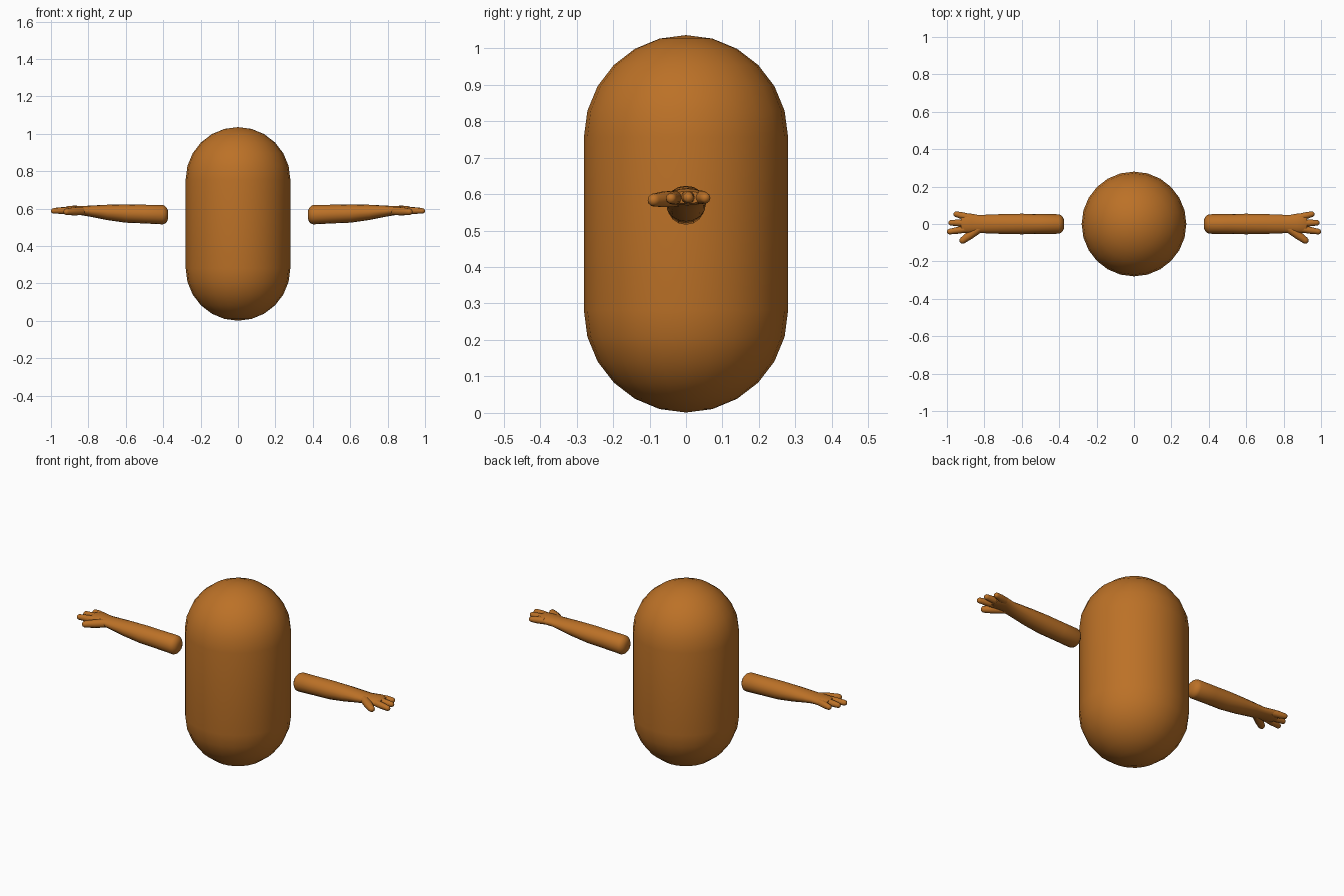
import bpy, bmesh, math
from mathutils import Vector

if "Cube" in bpy.data.objects:
    bpy.data.objects.remove(bpy.data.objects["Cube"])

mat = bpy.data.materials.new("orange_brown")
mat.diffuse_color = (0.50, 0.165, 0.02, 1)
mat.use_nodes = True
mat.node_tree.nodes["Principled BSDF"].inputs["Base Color"].default_value = mat.diffuse_color


def make_object(name, bm, mirror=False, angle=50):
    bmesh.ops.recalc_face_normals(bm, faces=bm.faces)
    me = bpy.data.meshes.new(name)
    bm.to_mesh(me)
    bm.free()
    me.materials.append(mat)
    ob = bpy.data.objects.new(name, me)
    bpy.context.collection.objects.link(ob)
    bpy.ops.object.select_all(action='DESELECT')
    ob.select_set(True)
    bpy.context.view_layer.objects.active = ob
    bpy.ops.object.shade_smooth_by_angle(angle=math.radians(angle))
    if mirror:
        m = ob.modifiers.new("other_side", 'MIRROR')
        m.use_axis[0] = True
        m.use_mirror_merge = False
    return ob


def loft(name, stations, direction, sides):
    """Skin elliptical rings (x, y, z, half width, half height)."""
    bm = bmesh.new()
    d = Vector((direction[0], direction[1], 0)).normalized()
    side = Vector((-d.y, d.x, 0))
    rings = []
    for x, y, z, w, h in stations:
        ring = []
        for i in range(sides):
            a = math.tau * i / sides
            p = Vector((x, y, z)) + side * w * math.cos(a)
            p.z += h * math.sin(a)
            ring.append(bm.verts.new(p))
        rings.append(ring)
    for r0, r1 in zip(rings, rings[1:]):
        for i in range(sides):
            j = (i + 1) % sides
            bm.faces.new((r0[i], r0[j], r1[j], r1[i]))
    bm.faces.new(rings[0])
    bm.faces.new(rings[-1])
    return make_object(name, bm, mirror=True)


def finger(name, start, end, r0, r1):
    """Tapered finger with a rounded tip."""
    a, b = Vector(start), Vector(end)
    d = (b - a).normalized()
    stations = [(*a, r0, r0), (*a.lerp(b, 0.5), r0 * 0.97, r0 * 0.97)]
    for k in range(4):
        t = math.radians(26 * k)
        p = b - d * r1 * (1 - math.sin(t))
        stations.append((*p, r1 * math.cos(t), r1 * math.cos(t)))
    return loft(name, stations, d, 10)


# Capsule body: 24 sides, 6 rings per rounded end
R, LOW, HIGH = 0.28, 0.281, 0.756
bm = bmesh.new()
bmesh.ops.create_uvsphere(bm, u_segments=24, v_segments=12, radius=R)
equator = [e for e in bm.edges if all(abs(v.co.z) < 1e-4 for v in e.verts)]
bmesh.ops.split_edges(bm, edges=equator)
for f in bm.faces:
    f.tag = f.calc_center_median().z > 0
for v in bm.verts:
    v.co.z += HIGH if v.link_faces[0].tag else LOW
rims = [e for e in bm.edges if e.is_boundary]
bmesh.ops.bridge_loops(bm, edges=rims)
make_object("body", bm)

# Forearm running into a flattened palm
loft("forearm", [
    (0.374, 0, 0.567, 0.022, 0.022),
    (0.380, 0, 0.567, 0.036, 0.036),
    (0.390, 0, 0.567, 0.047, 0.047),
    (0.402, 0, 0.568, 0.052, 0.052),
    (0.500, 0, 0.571, 0.053, 0.050),
    (0.600, 0, 0.574, 0.055, 0.049),
    (0.700, 0, 0.580, 0.053, 0.041),
    (0.780, 0, 0.586, 0.050, 0.031),
    (0.830, 0, 0.589, 0.048, 0.025),
    (0.870, 0.003, 0.592, 0.052, 0.024),
    (0.905, 0.004, 0.592, 0.052, 0.023),
    (0.925, 0.004, 0.591, 0.045, 0.017),
], (1, 0), 16)

# Three fingers and a thumb
finger("index_finger", (0.88, -0.024, 0.591), (1.0, -0.043, 0.588), 0.019, 0.015)
finger("middle_finger", (0.88, 0.004, 0.592), (0.992, 0.007, 0.590), 0.019, 0.015)
finger("outer_finger", (0.88, 0.035, 0.592), (0.965, 0.056, 0.589), 0.019, 0.015)
finger("thumb", (0.825, -0.022, 0.588), (0.93, -0.098, 0.583), 0.023, 0.018)
